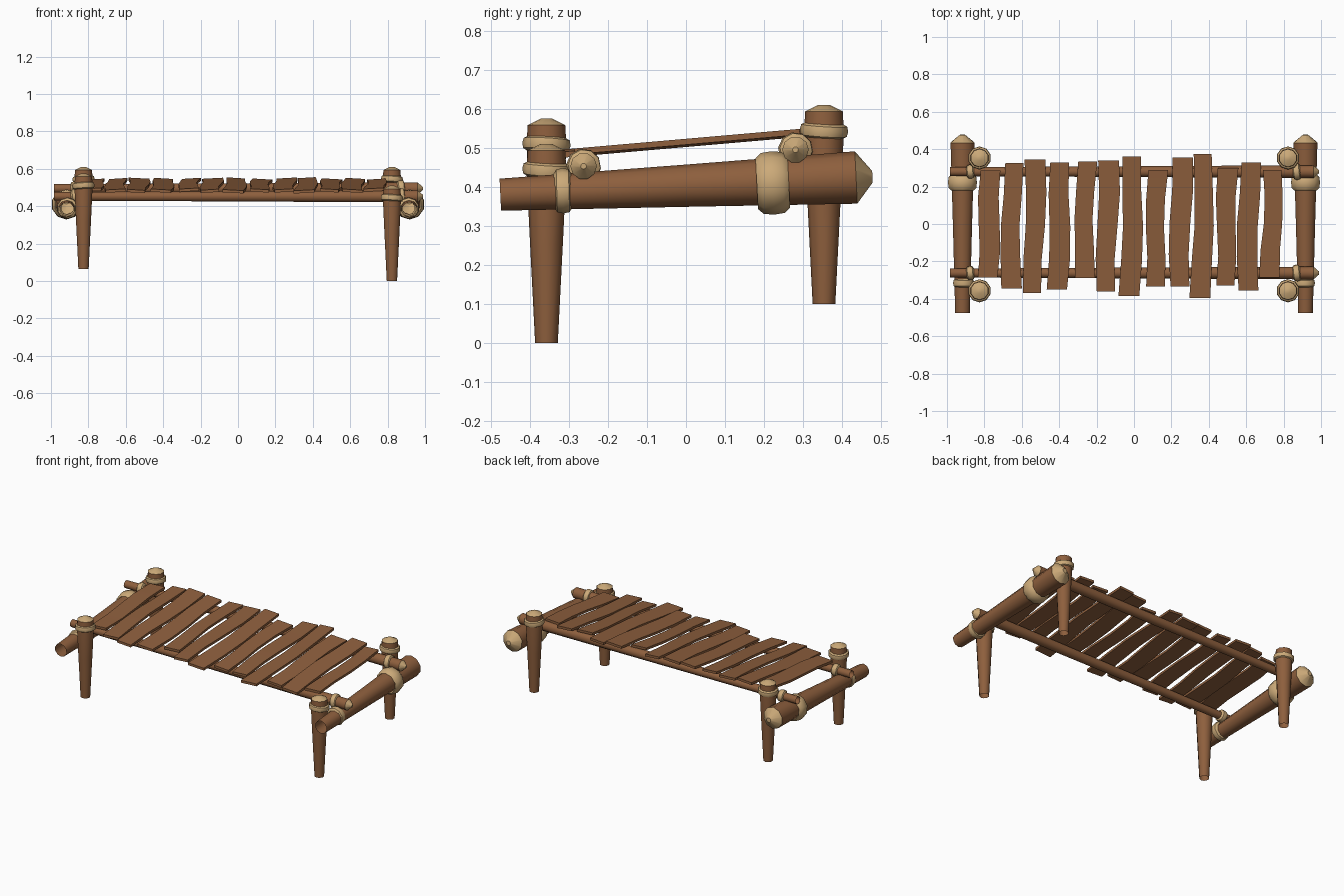
import bpy, bmesh, math
from mathutils import Vector

if "Cube" in bpy.data.objects:
    bpy.data.objects.remove(bpy.data.objects["Cube"])


def material(name, rgb):
    m = bpy.data.materials.new(name)
    m.diffuse_color = (*rgb, 1)
    m.use_nodes = True
    m.node_tree.nodes["Principled BSDF"].inputs["Base Color"].default_value = m.diffuse_color
    return m


WOOD = material("brown wood", (0.27, 0.115, 0.047))
TAN = material("pale tan", (0.60, 0.40, 0.19))


def finish(name, bm, mats, angle=40):
    bmesh.ops.recalc_face_normals(bm, faces=bm.faces)
    me = bpy.data.meshes.new(name)
    bm.to_mesh(me)
    bm.free()
    for m in mats:
        me.materials.append(m)
    ob = bpy.data.objects.new(name, me)
    bpy.context.collection.objects.link(ob)
    bpy.ops.object.select_all(action='DESELECT')
    ob.select_set(True)
    bpy.context.view_layer.objects.active = ob
    bpy.ops.object.shade_smooth_by_angle(angle=math.radians(angle))
    return ob


def lathe(name, origin, axis, profile, mats, sides=10, tip_from=None, closed=False):
    """Turn (distance, radius) points about an axis; faces from tip_from use the second material."""
    bm = bmesh.new()
    rot = Vector((0, 0, 1)).rotation_difference(Vector(axis).normalized())
    rings = []
    for d, r in profile:
        rings.append([bm.verts.new(Vector(origin) + rot @ Vector(
            (r * math.cos(2 * math.pi * (i + .5) / sides), r * math.sin(2 * math.pi * (i + .5) / sides), d)))
            for i in range(sides)])
    n = len(rings)
    for k in range(n if closed else n - 1):
        a, b = rings[k], rings[(k + 1) % n]
        for i in range(sides):
            j = (i + 1) % sides
            f = bm.faces.new((a[i], a[j], b[j], b[i]))
            if tip_from is not None and k >= tip_from:
                f.material_index = 1
    if tip_from is not None:
        bm.faces.new(rings[-1]).material_index = 1
    return finish(name, bm, mats)


def log(name, p0, p1, r0, r1, tip):
    """Tapered log, open at the thin end, with a pale cut tip at the thick end."""
    axis = Vector(p1) - Vector(p0)
    L = axis.length
    prof = [(0, r0), (L * .5, (r0 + r1) / 2), (L - tip, r1), (L, r1 * .22)]
    return lathe(name, p0, axis, prof, (WOOD, TAN), tip_from=2)


def cord(name, centre, axis, r, h):
    """Rounded rope band."""
    prof = [(-h, r - .016), (-h * .65, r - .003), (0, r), (h * .65, r - .003), (h, r - .016),
            (h * .6, r - .024), (-h * .6, r - .024)]
    return lathe(name, centre, axis, prof, (TAN,), closed=True)


# Legs with tapered shafts, pale tips and rope bands
LEGS = {"front_right": (.823, -.357, 0, .51), "front_left": (-.826, -.357, .065, .575),
        "back_right": (.823, .353, .10, .61), "back_left": (-.826, .353, .10, .61)}
for i, (n, (x, y, z0, z1)) in enumerate(LEGS.items()):
    h = z1 - z0
    prof = [(0, .029), (h * .5, .042), (h - .07, .051), (h - .05, .05), (h - .017, .048), (h, .014)]
    lathe(n + "_leg", (x, y, z0), (0, 0, 1), prof, (WOOD, TAN), tip_from=4)
    cord(n + "_leg_rope", (x, y, z1 - .066), (.06 * (-1) ** i, .06, 1), .062, .02)

# End poles with two rope bands each
for n, s in (("right", 1), ("left", -1)):
    x = .917 * s
    log(n + "_end_pole", (x, -.475, .38), (x, .477, .426), .041, .067, .042)
    cord(n + "_pole_front_rope", (x - .005 * s, -.315, .390), (0, 1, .03), .058, .024)
    cord(n + "_pole_back_rope", (x, .222, .410), (0, 1, .05), .081, .041)

# Long rails with rope bands near the ends
for n, y, z in (("front", -.262, .453), ("back", .28, .495)):
    log(n + "_rail", (-.985, y, z), (.99, y, z), .024, .034, .03)
    for side, x, r in (("left", -.875, .038), ("right", .87, .045)):
        cord(n + "_rail_" + side + "_rope", (x, y, z), (1, .12, .05), r, .022)

# Deck planks: back-end centre x, front y, back y
PLANKS = [(-.767, -.285, .285), (-.647, -.345, .325), (-.525, -.37, .345), (-.393, -.35, .33),
          (-.255, -.29, .335), (-.135, -.36, .34), (-.005, -.385, .36), (.125, -.335, .29),
          (.257, -.335, .355), (.375, -.395, .375), (.502, -.33, .30), (.62, -.355, .33),
          (.745, -.285, .29)]
for i, (x, y0, y1) in enumerate(PLANKS):
    bm = bmesh.new()
    rows = []
    for k in range(5):
        t = k / 4
        y = y0 + (y1 - y0) * t
        cx = x - .015 * (1 - t) + .008 * math.sin(2 * math.pi * t + i * 1.9)
        w = .052 + .004 * math.sin(i * 2.3 + t * 3)
        z = .5125 + .087 * y
        roll = .003 * (-1) ** (i // 2)
        rows.append([bm.verts.new((cx + a * w, y, z + b * .0075 + a * roll))
                     for a, b in ((-1, -1), (1, -1), (1, 1), (-1, 1))])
    for a, b in zip(rows, rows[1:]):
        for j in range(4):
            bm.faces.new((a[j], a[(j + 1) % 4], b[(j + 1) % 4], b[j]))
    bm.faces.new(rows[0])
    bm.faces.new(rows[-1])
    finish(f"deck_plank_{i + 1}", bm, (WOOD,), 30)
